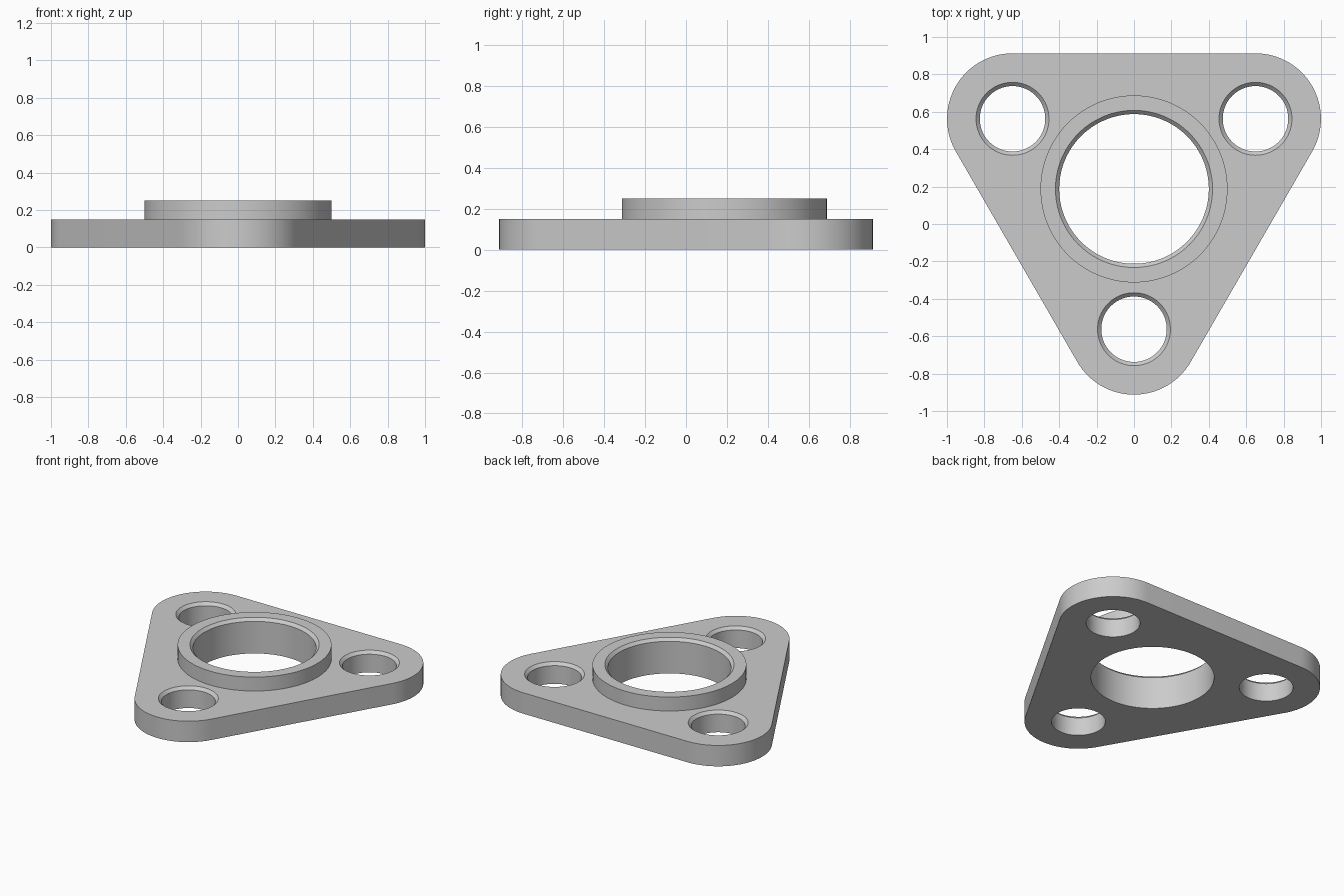
import bpy, bmesh
from math import sin, cos, pi, radians
from mathutils import Vector

default = bpy.data.objects.get("Cube")
if default:
    bpy.data.objects.remove(default, do_unlink=True)

CENTRE = Vector((0, 0.1875))
PLATE_TOP, COLLAR_TOP = 0.15, 0.25
CORNER_R, BOLT_CIRCLE = 0.35, 0.75
ANGLES = [radians(a) for a in (30, 150, 270)]

grey = bpy.data.materials.new("light grey metal")
grey.use_nodes = True
colour = (0.6, 0.6, 0.6, 1)
grey.diffuse_color = colour
grey.node_tree.nodes["Principled BSDF"].inputs["Base Color"].default_value = colour


def polar(centre, radius, angle):
    return centre + radius * Vector((cos(angle), sin(angle)))


def make_object(name, bm):
    bmesh.ops.recalc_face_normals(bm, faces=bm.faces)
    mesh = bpy.data.meshes.new(name)
    bm.to_mesh(mesh)
    bm.free()
    mesh.materials.append(grey)
    obj = bpy.data.objects.new(name, mesh)
    bpy.context.collection.objects.link(obj)
    return obj


def prism(name, outline, z0, z1):
    """Extrude a flat outline from z0 to z1."""
    bm = bmesh.new()
    face = bm.faces.new([bm.verts.new((p.x, p.y, z0)) for p in outline])
    new = bmesh.ops.extrude_face_region(bm, geom=[face])["geom"]
    verts = [v for v in new if isinstance(v, bmesh.types.BMVert)]
    bmesh.ops.translate(bm, verts=verts, vec=(0, 0, z1 - z0))
    return make_object(name, bm)


def countersunk_drill(name, centre, radius, chamfer, depth, top, steps=96):
    """Closed lathe body: straight shank that flares out at the top surface."""
    profile = [(radius, -0.1), (radius, top - depth),
               (radius + chamfer, top), (radius + chamfer, top + 0.1)]
    bm = bmesh.new()
    rings = []
    for r, z in profile:
        points = [polar(centre, r, 2 * pi * i / steps) for i in range(steps)]
        rings.append([bm.verts.new((p.x, p.y, z)) for p in points])
    for low, high in zip(rings, rings[1:]):
        for i in range(steps):
            j = (i + 1) % steps
            bm.faces.new((low[i], low[j], high[j], high[i]))
    bm.faces.new(rings[0])
    bm.faces.new(rings[-1])
    return make_object(name, bm)


def combine(target, tool, operation):
    """Apply a boolean and discard the tool body."""
    mod = target.modifiers.new(operation.lower(), "BOOLEAN")
    mod.operation, mod.solver, mod.object = operation, "EXACT", tool
    bpy.context.view_layer.objects.active = target
    bpy.ops.object.modifier_apply(modifier=mod.name)
    bpy.data.objects.remove(tool, do_unlink=True)


# Rounded triangular plate: a 120 degree arc round each bolt centre
bolts = [polar(CENTRE, BOLT_CIRCLE, a) for a in ANGLES]
ARC = 32
outline = [polar(b, CORNER_R, a + radians(120) * (i / ARC - 0.5))
           for b, a in zip(bolts, ANGLES) for i in range(ARC + 1)]
flange = prism("flange_plate", outline, 0, PLATE_TOP)

# Raised collar in the middle
circle = [polar(CENTRE, 0.5, 2 * pi * i / 128) for i in range(128)]
combine(flange, prism("collar", circle, 0.05, COLLAR_TOP), "UNION")

# Central bore and three bolt holes, each chamfered at the top
combine(flange, countersunk_drill("bore_cutter", CENTRE, 0.4, 0.02, 0.02,
                                  COLLAR_TOP, 128), "DIFFERENCE")
for b in bolts:
    combine(flange, countersunk_drill("bolt_cutter", b, 0.175, 0.02, 0.02,
                                      PLATE_TOP), "DIFFERENCE")

bpy.ops.object.select_all(action="DESELECT")
flange.select_set(True)
bpy.context.view_layer.objects.active = flange
bpy.ops.object.shade_smooth_by_angle(angle=radians(25))
